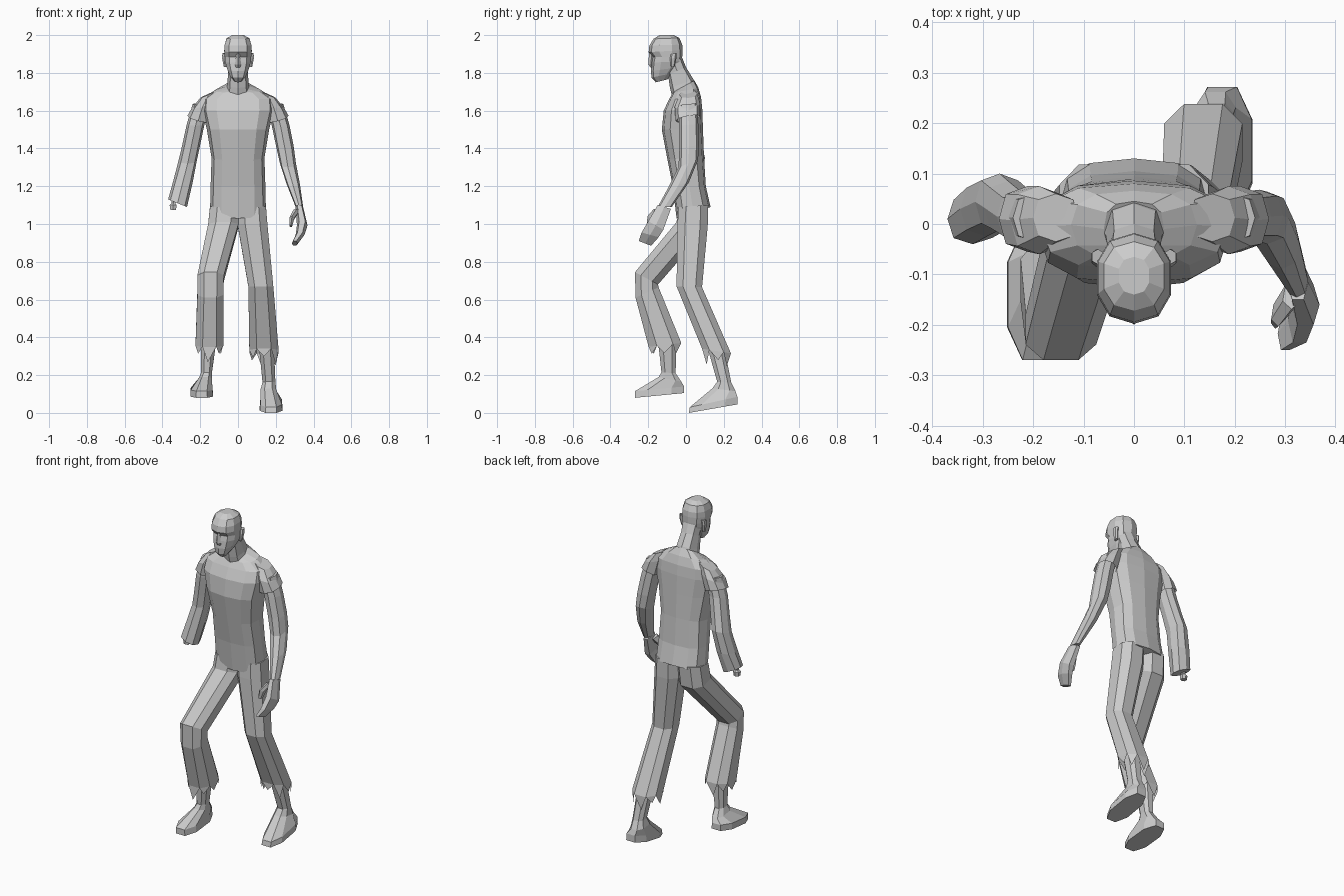
import bpy, bmesh, math, random
random.seed(4)


def loft(name, rings, n=8, half=False, sq=0.8, teeth=0.0, open_end=False):
    """Skin through rings (x0, x1, y_front, y_back, z_front, z_back[, z rise along +x])."""
    bm = bmesh.new()
    off = math.pi / n if half else 0
    unit = []
    for k in range(n):
        a = -math.pi / 2 + off + 2 * math.pi * k / n
        c, s = math.cos(a), math.sin(a)
        unit.append((math.copysign(abs(c) ** sq, c) if abs(c) > 1e-6 else 0,
                     math.copysign(abs(s) ** sq, s) if abs(s) > 1e-6 else 0))
    mx, my = max(u[0] for u in unit), max(u[1] for u in unit)
    loops = []
    for r in rings:
        x0, x1, yf, yb, zf, zb = r[:6]
        rise = r[6] if len(r) > 6 else 0
        loop = []
        for u, v in unit:
            u, v = u / mx, v / my
            loop.append(bm.verts.new(((x0 + x1) / 2 + u * (x1 - x0) / 2,
                                      (yf + yb) / 2 + v * (yb - yf) / 2,
                                      (zf + zb) / 2 + v * (zb - zf) / 2 + u * rise / 2)))
        loops.append(loop)
    for a, b in zip(loops, loops[1:]):
        for k in range(n):
            j = (k + 1) % n
            bm.faces.new((a[k], a[j], b[j], b[k]))
    bm.faces.new(loops[0])
    if teeth:                                   # ragged torn hem
        last = loops[-1]
        for k in range(n):
            p, q = last[k], last[(k + 1) % n]
            tip = p.co.lerp(q.co, random.uniform(0.3, 0.7))
            tip.z -= teeth * random.uniform(0.4, 1.0)
            bm.faces.new((p, q, bm.verts.new(tip)))
    elif not open_end:
        bm.faces.new(loops[-1])
    bmesh.ops.recalc_face_normals(bm, faces=bm.faces)
    me = bpy.data.meshes.new(name)
    bm.to_mesh(me)
    bm.free()
    ob = bpy.data.objects.new(name, me)
    bpy.context.collection.objects.link(ob)
    return ob


def sym(rings):
    """Rings centred on x = 0, given by half width."""
    return [(-r[0], *r) for r in rings]


def flip(rings):
    """Mirror rings to the other side of x = 0."""
    return [(-r[1], -r[0], *r[2:6], -(r[6] if len(r) > 6 else 0)) for r in rings]


# Shirt body
loft("shirt", sym([
    (.148, -.05, .13, 1.03, 1.09), (.145, -.07, .105, 1.2, 1.2),
    (.14, -.098, .095, 1.34, 1.36), (.165, -.128, .09, 1.5, 1.5),
    (.19, -.118, .086, 1.6, 1.61), (.185, -.09, .08, 1.66, 1.67),
    (.125, -.07, .066, 1.695, 1.72), (.06, -.065, .045, 1.70, 1.76)]), n=12, sq=0.75)

# Neck and head
loft("neck", sym([
    (.065, -.07, .055, 1.66, 1.72), (.056, -.085, .04, 1.72, 1.765),
    (.052, -.095, .0, 1.79, 1.83), (.055, -.11, -.02, 1.84, 1.88)]))
loft("head", sym([
    (.02, -.16, -.10, 1.75, 1.765), (.042, -.182, -.065, 1.775, 1.80),
    (.056, -.186, -.035, 1.81, 1.83), (.068, -.182, -.022, 1.855, 1.86),
    (.07, -.176, -.02, 1.885, 1.885), (.073, -.198, -.018, 1.91, 1.92),
    (.071, -.194, -.02, 1.945, 1.95), (.06, -.172, -.035, 1.98, 1.985),
    (.03, -.14, -.065, 2.0, 2.0)]), n=10, sq=0.85)
loft("nose", sym([
    (.008, -.195, -.17, 1.91, 1.91), (.016, -.2, -.17, 1.845, 1.845),
    (.012, -.188, -.17, 1.83, 1.825)]), n=4)

# Ears, sleeves and upper arms on both sides
ear = [(.06, .075, -.08, -.06, 1.83, 1.835), (.065, .084, -.085, -.05, 1.875, 1.88),
       (.06, .083, -.08, -.05, 1.90, 1.905)]
sleeve = [(.11, .20, -.035, .06, 1.685, 1.69, -.04), (.13, .245, -.06, .075, 1.62, 1.635, -.03),
          (.155, .268, -.055, .075, 1.545, 1.57, .03)]
upper_arm = [(.15, .24, -.035, .06, 1.63, 1.64), (.178, .272, -.035, .065, 1.52, 1.53)]
for side, f in (("right", list), ("left", flip)):
    loft(side + "_ear", f(ear), n=6)
    loft(side + "_sleeve", f(sleeve), n=8, open_end=True)

# Arm with a hand, swung forward
loft("right_arm", upper_arm + [
    (.202, .295, -.035, .068, 1.40, 1.42), (.222, .307, -.04, .064, 1.30, 1.34),
    (.258, .328, -.09, .015, 1.20, 1.22), (.305, .345, -.15, -.075, 1.09, 1.09)], n=8)
loft("right_hand", [
    (.305, .345, -.15, -.08, 1.10, 1.08), (.312, .368, -.20, -.12, 1.015, .97),
    (.305, .352, -.235, -.145, .955, .93), (.285, .315, -.25, -.185, .91, .885)], n=6, half=True)
loft("right_thumb", [
    (.295, .33, -.165, -.12, 1.08, 1.07), (.272, .30, -.20, -.16, 1.04, 1.02),
    (.272, .288, -.205, -.175, .995, .985)], n=5)

# Arm ending in a stump with exposed bone
loft("left_arm", flip(upper_arm + [
    (.202, .297, -.02, .085, 1.40, 1.42), (.218, .315, -.012, .10, 1.32, 1.35),
    (.24, .345, -.025, .085, 1.22, 1.22), (.27, .37, -.04, .06, 1.11, 1.11, .04)]), n=8)
loft("arm_bone", [(-.355, -.33, -.005, .025, 1.16, 1.16), (-.352, -.332, -.003, .02, 1.11, 1.11),
                  (-.362, -.325, -.01, .028, 1.10, 1.10), (-.358, -.328, -.008, .025, 1.075, 1.075)], n=6)

# Torn trousers: one leg stepping forward with a bent knee, one trailing
loft("left_trouser_leg", [
    (-.148, .004, -.04, .118, 1.09, 1.10), (-.158, .002, -.05, .105, 1.01, .97),
    (-.215, -.075, -.27, -.148, .745, .68), (-.215, -.078, -.267, -.145, .61, .665),
    (-.225, -.078, -.198, -.025, .35, .37)], half=True, teeth=.085)
loft("right_trouser_leg", [
    (-.004, .148, -.04, .118, 1.09, 1.10), (-.002, .156, -.045, .115, 1.0, .99),
    (.055, .187, -.05, .085, .67, .665), (.06, .215, .085, .238, .34, .315)],
    half=True, teeth=.09)

# Feet with shins running up inside the trousers
loft("left_foot", [
    (-.252, -.132, -.27, -.01, .08, .105), (-.25, -.135, -.27, -.01, .115, .14),
    (-.208, -.138, -.145, -.025, .19, .165), (-.195, -.138, -.13, -.055, .215, .21),
    (-.197, -.112, -.15, -.05, .40, .40)], half=True)
loft("right_foot", [
    (.115, .235, .015, .272, .0, .045), (.118, .233, .02, .272, .03, .085),
    (.12, .202, .14, .262, .13, .115), (.13, .198, .165, .24, .165, .16),
    (.11, .19, .11, .20, .36, .36)], half=True)
